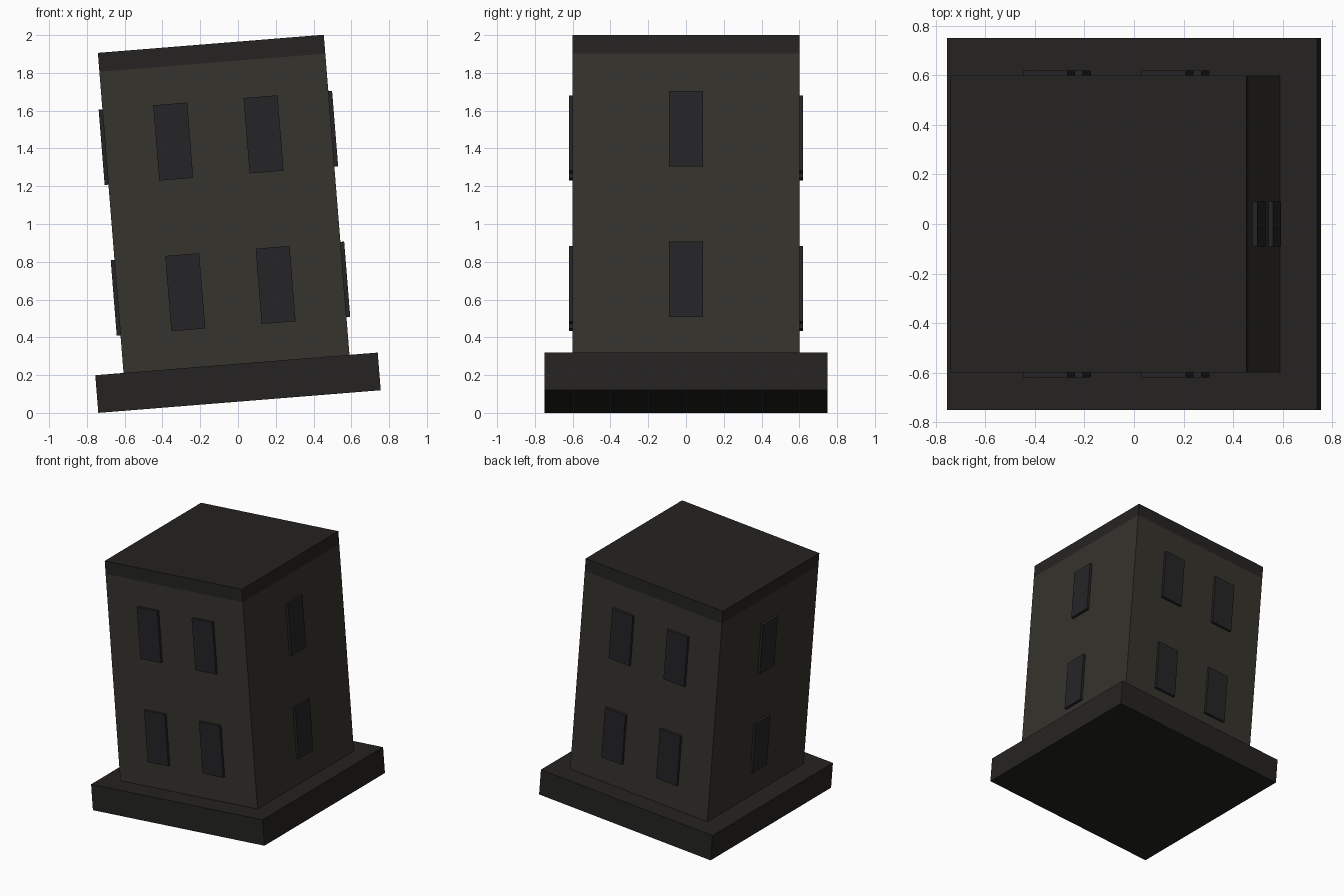
import bpy
from mathutils import Matrix

if "Cube" in bpy.data.objects:
    bpy.data.objects.remove(bpy.data.objects["Cube"])

LEAN = 0.08  # whole building leans about the y axis
TILT = Matrix.Translation((0.008, 0, 0.06)) @ Matrix.Rotation(-LEAN, 4, 'Y')


def material(name, rgb):
    m = bpy.data.materials.new(name)
    m.diffuse_color = (*rgb, 1)
    m.use_nodes = True
    m.node_tree.nodes["Principled BSDF"].inputs["Base Color"].default_value = m.diffuse_color
    return m


STONE = material("dark_stone", (0.018, 0.017, 0.015))
WALL = material("wall", (0.036, 0.033, 0.026))
GLASS = material("window_glass", (0.018, 0.018, 0.020))


def box(name, centre, size, mat):
    bpy.ops.mesh.primitive_cube_add(size=1)
    ob = bpy.context.object
    ob.name = name
    ob.data.transform(TILT @ Matrix.Translation(centre) @ Matrix.Diagonal((*size, 1)))
    ob.data.materials.append(mat)
    return ob


# Plinth, walls and roof slab
box("plinth", (0, 0, 0.1), (1.5, 1.5, 0.2), STONE)
box("walls", (0, 0, 1.0), (1.2, 1.2, 1.6), WALL)
box("roof", (0, 0, 1.85), (1.2, 1.2, 0.1), STONE)

# Windows: two per storey front and back, one per storey on each side
for floor, z in (("lower", 0.6), ("upper", 1.4)):
    for s in (-1, 1):
        for x in (-0.24, 0.24):
            box(f"{floor}_{'front' if s < 0 else 'back'}_window",
                (x, s * 0.6, z), (0.18, 0.04, 0.4), GLASS)
        box(f"{floor}_{'left' if s < 0 else 'right'}_window",
            (s * 0.6, 0, z), (0.04, 0.18, 0.4), GLASS)
